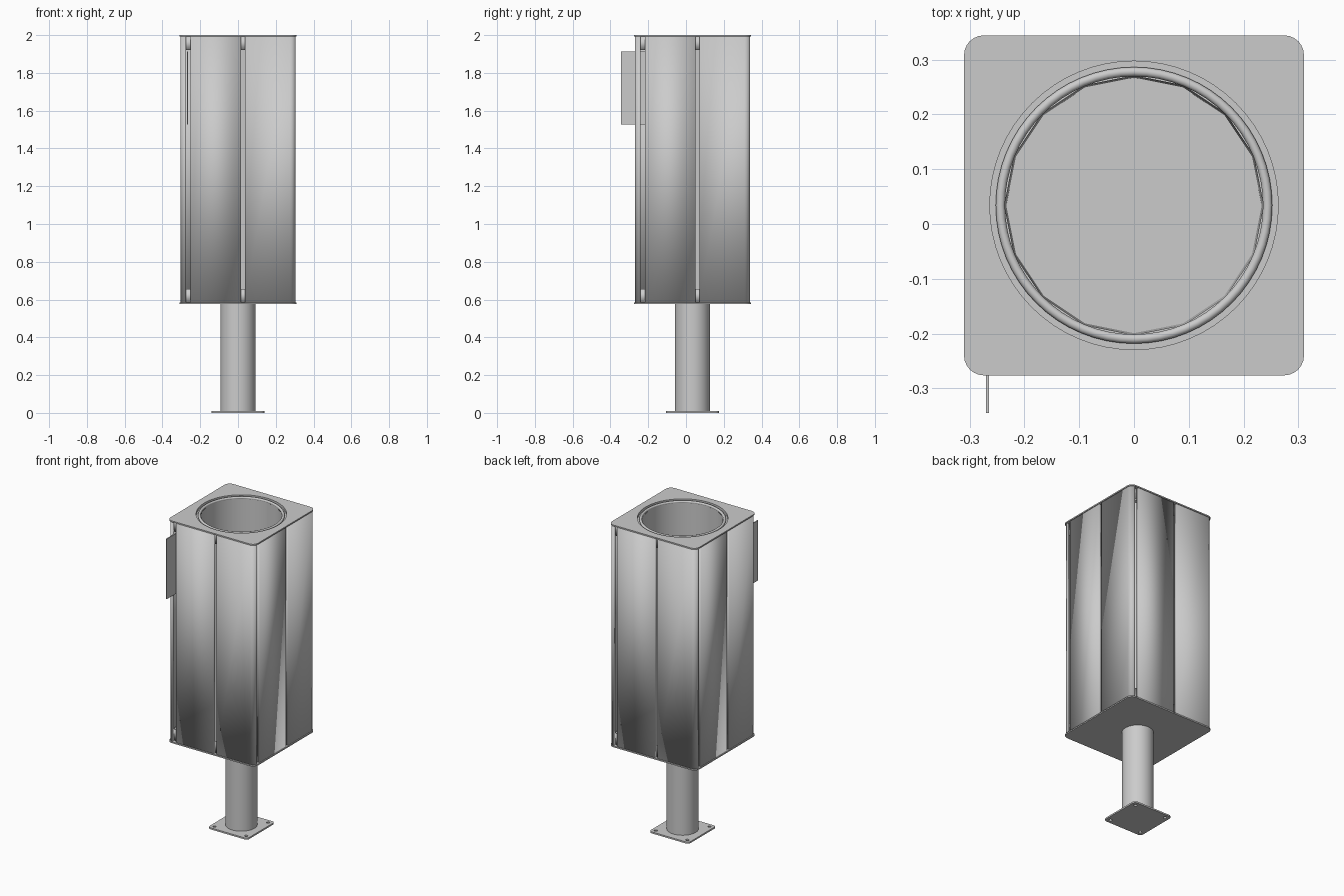
import bpy, bmesh, math
from mathutils import Matrix, Vector

if "Cube" in bpy.data.objects:
    bpy.data.objects.remove(bpy.data.objects["Cube"])

CY = 0.034          # body axis offset in y
H = 0.305           # half width of the panel faces
CENTRE = Matrix.Translation((0, CY, 0))


def add(name, bm, angle=35):
    bmesh.ops.recalc_face_normals(bm, faces=bm.faces)
    mesh = bpy.data.meshes.new(name)
    bm.to_mesh(mesh)
    bm.free()
    ob = bpy.data.objects.new(name, mesh)
    bpy.context.collection.objects.link(ob)
    bpy.ops.object.select_all(action='DESELECT')
    ob.select_set(True)
    bpy.context.view_layer.objects.active = ob
    bpy.ops.object.shade_smooth_by_angle(angle=math.radians(angle))
    return ob


def circle(r, n, cx=0, cy=0):
    return [(cx + r * math.cos(2 * math.pi * i / n),
             cy + r * math.sin(2 * math.pi * i / n)) for i in range(n)]


def arc(cx, cy, r, a0, n=6):
    return [(cx + r * math.cos(math.radians(a0 + 90 * i / n)),
             cy + r * math.sin(math.radians(a0 + 90 * i / n))) for i in range(n + 1)]


def rounded_square(h, r):
    k = h - r
    return arc(k, k, r, 0) + arc(-k, k, r, 90) + arc(-k, -k, r, 180) + arc(k, -k, r, 270)


def plate(name, loops, z0, z1):
    """Flat plate: the first loop is the outline, the others are holes."""
    cu = bpy.data.curves.new(name, 'CURVE')
    cu.dimensions = '2D'
    cu.fill_mode = 'BOTH'
    cu.extrude = (z1 - z0) / 2
    for loop in loops:
        sp = cu.splines.new('POLY')
        sp.points.add(len(loop) - 1)
        for p, (x, y) in zip(sp.points, loop):
            p.co = (x, y, 0, 1)
        sp.use_cyclic_u = True
    tmp = bpy.data.objects.new(name + "_outline", cu)
    bpy.context.collection.objects.link(tmp)
    dg = bpy.context.evaluated_depsgraph_get()
    mesh = bpy.data.meshes.new_from_object(tmp.evaluated_get(dg))
    bm = bmesh.new()
    bm.from_mesh(mesh)
    bpy.data.objects.remove(tmp)
    bpy.data.curves.remove(cu)
    bpy.data.meshes.remove(mesh)
    bmesh.ops.remove_doubles(bm, verts=bm.verts, dist=1e-5)
    bm.transform(Matrix.Translation((0, CY, (z0 + z1) / 2)))
    return add(name, bm)


def sheet(name, pts, z0, z1, turn=0, closed=False, t=0.003):
    """Folded sheet metal: a plan profile pulled up from z0 to z1."""
    bm = bmesh.new()
    lo = [bm.verts.new((x, y, z0)) for x, y in pts]
    hi = [bm.verts.new((x, y, z1)) for x, y in pts]
    n = len(pts)
    for i in range(n if closed else n - 1):
        j = (i + 1) % n
        bm.faces.new((lo[i], lo[j], hi[j], hi[i]))
    bm.transform(CENTRE @ Matrix.Rotation(turn, 4, 'Z'))
    # profiles run counter-clockwise, so normals face out
    mesh_ob = add(name, bm)
    me = mesh_ob.data
    # make sure the normals point away from the axis
    out = sum((p.normal.dot(p.center - Vector((0, CY, p.center.z))) * p.area
               for p in me.polygons))
    if out < 0:
        me.flip_normals()
    m = mesh_ob.modifiers.new("thickness", 'SOLIDIFY')
    m.thickness = t
    m.offset = -1
    return mesh_ob


def lathe(name, profile, n, closed=False, angle=35):
    bm = bmesh.new()
    rings = []
    for r, z in profile:
        rings.append([bm.verts.new((x, y, z)) for x, y in circle(r, n)])
    m = len(rings)
    for k in range(m if closed else m - 1):
        a, b = rings[k], rings[(k + 1) % m]
        for i in range(n):
            j = (i + 1) % n
            bm.faces.new((a[i], a[j], b[j], b[i]))
    bm.transform(CENTRE)
    return bm, rings


# Foot: base plate with bolt holes, and the pole
bolt_holes = [circle(0.01, 12, sx * 0.112, sy * 0.112) for sx in (-1, 1) for sy in (-1, 1)]
plate("base_plate", [rounded_square(0.14, 0.02)] + bolt_holes, 0, 0.01)

bm = bmesh.new()
bmesh.ops.create_cone(bm, cap_ends=True, segments=40, radius1=0.093, radius2=0.093, depth=0.57,
                      matrix=Matrix.Translation((0, CY, 0.295)))
add("pole", bm)

# Bottom tray and top cover, with the skirts seen through the panel gaps
outline = rounded_square(0.31, 0.036)
plate("bottom_plate", [outline], 0.576, 0.584)
plate("top_plate", [outline, circle(0.263, 64)], 1.992, 2.0)
skirt = rounded_square(0.288, 0.025)
sheet("bottom_skirt", skirt, 0.584, 0.655, closed=True)
sheet("top_skirt", skirt, 1.922, 1.992, closed=True)

# Wall panels: one flat and one corner panel per side, edges folded inwards
F = 0.288
flat = [(-0.251, -F), (-0.251, -H), (0.016, -H), (0.016, -F)]
corner = [(0.037, -F), (0.037, -H)] + arc(H - 0.03, -H + 0.03, 0.03, 270) + [(F, -0.275)]
for i, side in enumerate(("front", "right", "back", "left")):
    sheet(side + "_flat_panel", flat, 0.584, 1.992, turn=i * math.pi / 2)
    sheet(side + "_corner_panel", corner, 0.584, 1.992, turn=i * math.pi / 2)

# Liner: 16-sided bucket, with a rolled rim on a narrow flange
bm, rings = lathe("liner", [(0.233, 0.60), (0.237, 1.988)], 16)
bm.faces.new(rings[0])
add("liner", bm)
bm, _ = lathe("rim", [(0.2437 + 0.0085 * math.cos(a * math.pi / 6),
                       1.9905 + 0.0085 * math.sin(a * math.pi / 6)) for a in range(12)], 64, True)
add("rolled_rim", bm, 60)
bm, _ = lathe("flange", [(0.24, 1.984), (0.263, 1.984), (0.263, 1.993)], 64)
add("rim_flange", bm)

# Thin sign blade standing out of the front left gap
bm = bmesh.new()
bmesh.ops.create_cube(bm, size=1)
bm.transform(Matrix.Translation((-0.267, -0.277, 1.72)) @ Matrix.Diagonal((0.006, 0.136, 0.385, 1)))
add("side_blade", bm)
